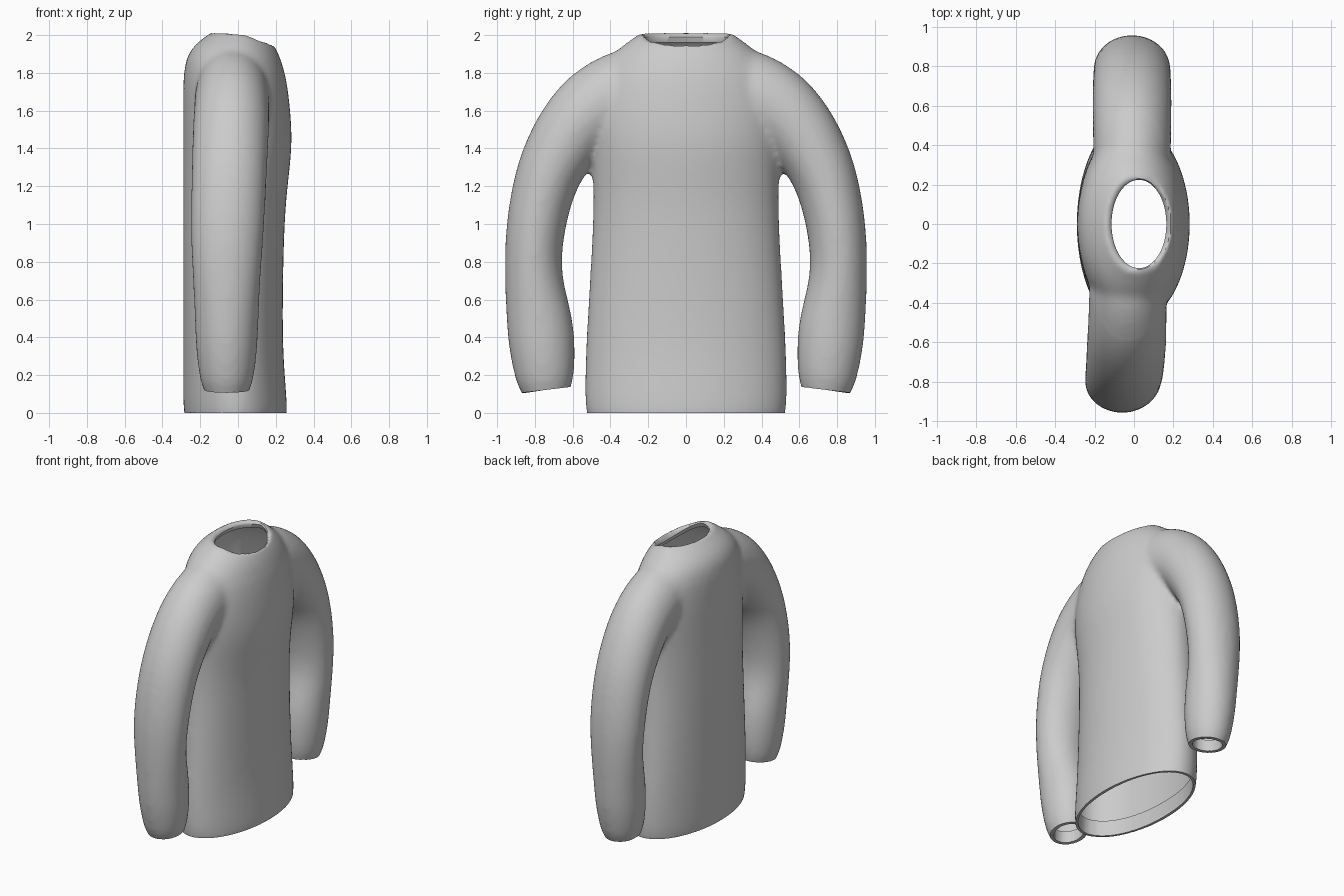
import bpy, bmesh, math
from mathutils import Vector

if "Cube" in bpy.data.objects:
    bpy.data.objects.remove(bpy.data.objects["Cube"])

N = 24
ANG = [2 * math.pi * i / N for i in range(N)]


def loft(bm, rings):
    rows = [[bm.verts.new(p) for p in r] for r in rings]
    for a, b in zip(rows, rows[1:]):
        for i in range(N):
            j = (i + 1) % N
            bm.faces.new((a[i], a[j], b[j], b[i]))
    bm.faces.new(rows[0][::-1])
    bm.faces.new(rows[-1])


# Torso: z, half width, back x, front x
TORSO = [(-.08, .525, -.285, .26), (0, .53, -.287, .262), (.05, .54, -.293, .262),
         (.2, .54, -.293, .25), (.4, .533, -.293, .238), (.8, .508, -.293, .242),
         (1.1, .493, -.293, .253), (1.3, .50, -.293, .278), (1.45, .51, -.293, .29),
         (1.6, .51, -.293, .28), (1.75, .48, -.293, .263), (1.86, .43, -.285, .235),
         (1.93, .36, -.25, .205), (1.98, .29, -.195, .17), (2.02, .23, -.13, .13),
         (2.06, .2, -.1, .1)]
# Sleeve path: y, z, in-plane radius, depth radius
SLEEVE = [(.735, .03, .11, .10), (.74, .11, .125, .115), (.745, .15, .147, .135),
          (.75, .22, .162, .15), (.762, .35, .177, .165), (.776, .5, .177, .17),
          (.812, .72, .149, .18), (.805, .95, .156, .197), (.752, 1.22, .168, .2),
          (.67, 1.39, .188, .203), (.58, 1.53, .2, .203), (.48, 1.62, .222, .2),
          (.35, 1.68, .24, .2), (.2, 1.72, .24, .19)]

bm = bmesh.new()
loft(bm, [[((f + b) / 2 + (f - b) / 2 * math.cos(t), w * math.sin(t), z) for t in ANG]
          for z, w, b, f in TORSO])
for side in (1, -1):
    rings = []
    for i, (y, z, r, rx) in enumerate(SLEEVE):
        p, q = SLEEVE[max(i - 1, 0)], SLEEVE[min(i + 1, len(SLEEVE) - 1)]
        d = Vector((q[0] - p[0], q[1] - p[1])).normalized()
        xc = -.01 if side > 0 else -.06 + .03 * max(0, z - .9) / .8
        rings.append([(xc + rx * math.cos(t), side * (y + r * math.sin(t) * d.y),
                       z - r * math.sin(t) * d.x) for t in ANG])
    loft(bm, rings)
bmesh.ops.recalc_face_normals(bm, faces=bm.faces)
me = bpy.data.meshes.new("sweater")
bm.to_mesh(me)
bm.free()
sweater = bpy.data.objects.new("sweater", me)
bpy.context.collection.objects.link(sweater)

# Fuse torso and sleeves into one smooth skin
sub = sweater.modifiers.new("round", 'SUBSURF')
sub.levels = sub.render_levels = 2
rem = sweater.modifiers.new("fuse", 'REMESH')
rem.mode = 'VOXEL'
rem.voxel_size = .018
smo = sweater.modifiers.new("soften", 'SMOOTH')
smo.factor, smo.iterations = .5, 10
bpy.context.view_layer.objects.active = sweater
sweater.select_set(True)
for m in ("round", "fuse", "soften"):
    bpy.ops.object.modifier_apply(modifier=m)

bm = bmesh.new()
bm.from_mesh(sweater.data)


def cut(test, point, normal):
    faces = [f for f in bm.faces if test(f.calc_center_median())]
    geom = set(faces)
    for f in faces:
        geom.update(f.edges)
        geom.update(f.verts)
    bmesh.ops.bisect_plane(bm, geom=list(geom), plane_co=point, plane_no=normal,
                           clear_outer=True)


def rim(test):
    return [e for e in bm.edges if e.is_boundary and test((e.verts[0].co + e.verts[1].co) / 2)]


def hem(test, steps):
    edges = rim(test)
    verts = {v for e in edges for v in e.verts}
    c = sum((v.co for v in verts), Vector()) / len(verts)
    for inset, up in steps:
        out = bmesh.ops.extrude_edge_only(bm, edges=edges)["geom"]
        edges = [g for g in out if isinstance(g, bmesh.types.BMEdge)]
        for v in [g for g in out if isinstance(g, bmesh.types.BMVert)]:
            flat = Vector((v.co.x - c.x, v.co.y - c.y, 0))
            v.co -= flat.normalized() * inset
            v.co.z += up


# Open the waist and cuffs
waist = lambda c: abs(c.y) < .57 and c.z < .1
cut(waist, (0, 0, 0), (0, 0, -1))
cuffs = [lambda c: c.y > .57 and c.z < .3, lambda c: c.y < -.57 and c.z < .3]
for s, t in zip((1, -1), cuffs):
    cut(t, (0, s * .74, .122), (0, -s * .12, -1))

# Open the neck: oval hole dipping at the front
CX, RX, RY = .025, .145, .23
bmesh.ops.delete(bm, context='FACES', geom=[
    f for f in bm.faces
    if (c := f.calc_center_median()).z > 1.75 and f.normal.z > 0
    and ((c.x - CX) / RX) ** 2 + (c.y / RY) ** 2 < 1])
neck = lambda c: c.z > 1.7
for v in {v for e in rim(neck) for v in e.verts}:
    t = math.atan2(v.co.y / RY, (v.co.x - CX) / RX)
    v.co = (CX + RX * math.cos(t), RY * math.sin(t), 2 - .08 * max(0, math.cos(t)) ** 1.5)
near = [v for v in bm.verts if v.co.z > 1.8 and not v.is_boundary]
for _ in range(6):
    bmesh.ops.smooth_vert(bm, verts=near, factor=.5, use_axis_x=True, use_axis_y=True,
                          use_axis_z=True)
bmesh.ops.remove_doubles(bm, verts=bm.verts, dist=.004)

# Turned-in hems
hem(waist, [(.02, 0), (.005, .11)])
for t in cuffs:
    hem(t, [(.025, 0), (.005, .08)])
hem(neck, [(.006, -.01), (-.012, -.03)])
bmesh.ops.recalc_face_normals(bm, faces=bm.faces)
bm.to_mesh(sweater.data)
bm.free()
bpy.ops.object.shade_smooth_by_angle(angle=math.radians(50))
